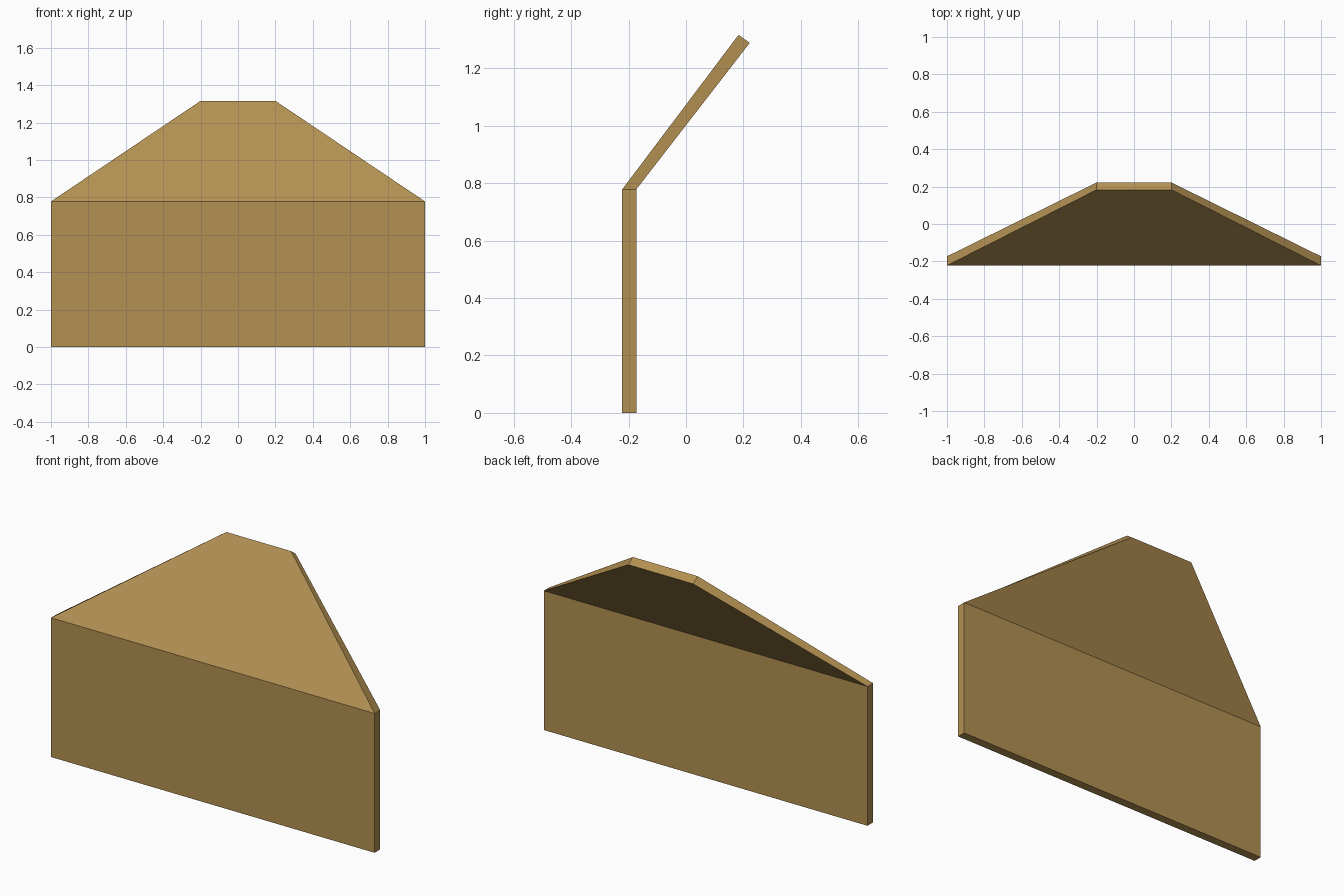
import bpy, bmesh
from mathutils import Vector

if "Cube" in bpy.data.objects:
    bpy.data.objects.remove(bpy.data.objects["Cube"])

wood = bpy.data.materials.new("tan wood")
wood.diffuse_color = (0.45, 0.28, 0.085, 1)
wood.use_nodes = True
wood.node_tree.nodes["Principled BSDF"].inputs["Base Color"].default_value = wood.diffuse_color


def board(name, bottom, top, half_bottom, half_top):
    """Flat board; bottom and top are (front, back) pairs of (y, z) points."""
    bm = bmesh.new()
    sides = []
    for k in (0, 1):
        outline = [(-half_bottom, bottom[k]), (half_bottom, bottom[k]),
                   (half_top, top[k]), (-half_top, top[k])]
        sides.append([bm.verts.new(Vector((x, *yz))) for x, yz in outline])
    front, back = sides
    bm.faces.new(front)
    bm.faces.new(back[::-1])
    for i in range(4):
        j = (i + 1) % 4
        bm.faces.new((front[i], back[i], back[j], front[j]))
    bmesh.ops.recalc_face_normals(bm, faces=bm.faces)
    mesh = bpy.data.meshes.new(name)
    bm.to_mesh(mesh)
    bm.free()
    mesh.materials.append(wood)
    obj = bpy.data.objects.new(name, mesh)
    bpy.context.collection.objects.link(obj)
    return obj


foot = ((-0.222, 0), (-0.173, 0))
bend = ((-0.222, 0.778), (-0.173, 0.778))
crest = ((0.183, 1.316), (0.222, 1.288))

# Upright rectangular board
board("upright_panel", foot, bend, 1.0, 1.0)
# Board leaning back and narrowing to the top
board("sloped_panel", bend, crest, 1.0, 0.2)
